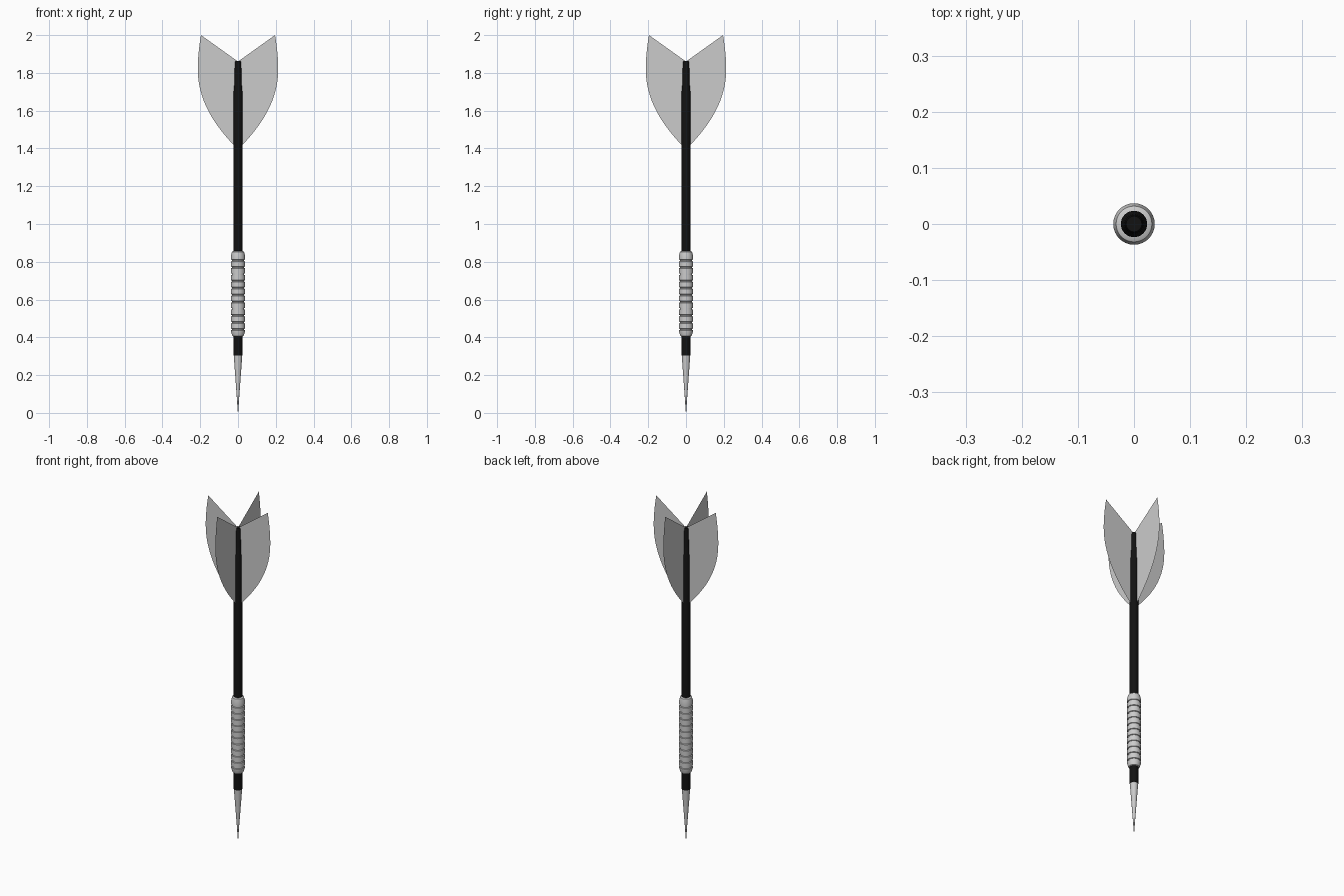
import bpy, math

if "Cube" in bpy.data.objects:
    bpy.data.objects.remove(bpy.data.objects["Cube"])

def material(name, c):
    m = bpy.data.materials.new(name)
    m.diffuse_color = (c, c, c, 1)
    m.use_nodes = True
    m.node_tree.nodes["Principled BSDF"].inputs["Base Color"].default_value = m.diffuse_color
    return m

def make(name, verts, faces, mat=None, smooth=True):
    me = bpy.data.meshes.new(name)
    me.from_pydata(verts, [], faces)
    me.update()
    ob = bpy.data.objects.new(name, me)
    bpy.context.collection.objects.link(ob)
    if mat:
        me.materials.append(mat)
    if smooth:
        bpy.ops.object.select_all(action='DESELECT')
        ob.select_set(True)
        bpy.context.view_layer.objects.active = ob
        bpy.ops.object.shade_smooth_by_angle(angle=math.radians(30))
    return ob

def lathe(name, profile, mat=None, n=32):
    """Revolve (radius, z) points, bottom to top, with capped ends."""
    verts = [(r * math.cos(2 * math.pi * i / n), r * math.sin(2 * math.pi * i / n), z)
             for r, z in profile for i in range(n)]
    faces = [(k * n + i, k * n + (i + 1) % n, (k + 1) * n + (i + 1) % n, (k + 1) * n + i)
             for k in range(len(profile) - 1) for i in range(n)]
    faces.append(tuple(reversed(range(n))))
    top = (len(profile) - 1) * n
    faces.append(tuple(range(top, top + n)))
    return make(name, verts, faces, mat)

def bezier(a, b, c, d, steps):
    out = []
    for k in range(steps + 1):
        t = k / steps
        w = ((1 - t) ** 3, 3 * t * (1 - t) ** 2, 3 * t * t * (1 - t), t ** 3)
        out.append(tuple(sum(wi * p[j] for wi, p in zip(w, (a, b, c, d))) for j in (0, 1)))
    return out

black = material("black", 0.006)

# Metal point
lathe("needle_point", [(0.0008, 0), (0.003, 0.03), (0.0055, 0.07), (0.0215, 0.29), (0.022, 0.305)])

# Black collar between point and barrel
lathe("front_collar", [(0.0235, 0.305), (0.0235, 0.42)], black)

# Grooved barrel grip
barrel = [(0.024, 0.405), (0.030, 0.408), (0.037, 0.430)]
for k in range(11):
    z = 0.442 + k * 0.0365
    barrel += [(0.037, z - 0.005), (0.033, z - 0.003), (0.033, z + 0.003), (0.037, z + 0.005)]
barrel += [(0.037, 0.832), (0.032, 0.853), (0.024, 0.857)]
lathe("barrel", barrel)

# Shaft with a slimmer top
lathe("shaft", [(0.0235, 0.85), (0.0235, 1.70), (0.0205, 1.71),
                (0.0165, 1.85), (0.014, 1.862)], black)

# Four thin flights
outline = [(0, 1.40)] + bezier((0.02, 1.415), (0.12, 1.52), (0.213, 1.65), (0.213, 1.82), 14)
outline += bezier((0.213, 1.82), (0.213, 1.88), (0.206, 1.94), (0.196, 2.0), 6)[1:]
outline += [(0, 1.86)]
for k, (dx, dy) in enumerate(((1, 0), (0, 1), (-1, 0), (0, -1))):
    make(f"flight_{k + 1}", [(r * dx, r * dy, z) for r, z in outline],
         [tuple(range(len(outline)))], None, smooth=False)
